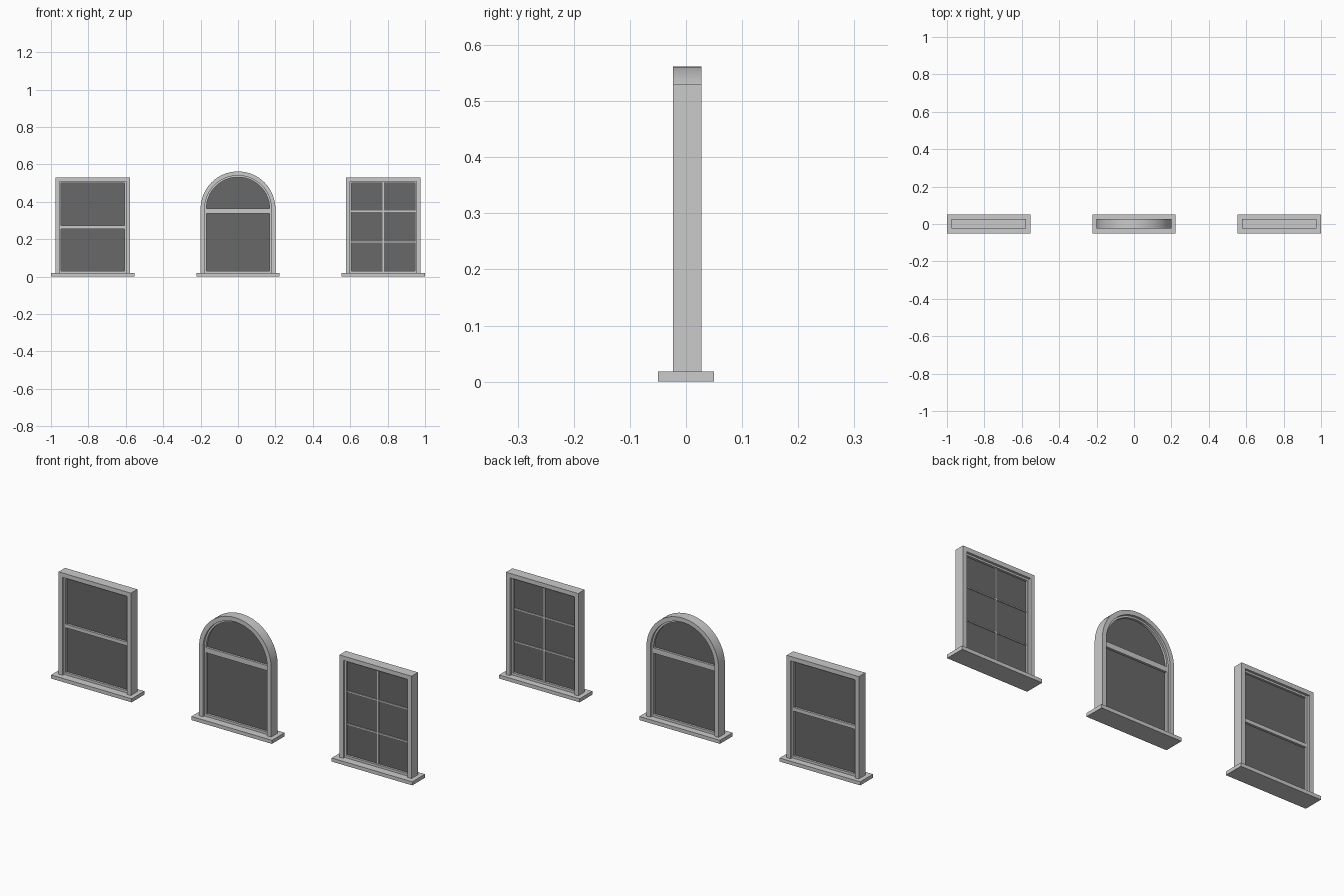
import bpy, bmesh, math

if "Cube" in bpy.data.objects:
    bpy.data.objects.remove(bpy.data.objects["Cube"])

W, TOP, SILL = 0.2, 0.53, 0.018      # half width, head height, sill thickness
SPRING, SEGS = 0.362, 32             # arch springing height and segments
YC = 0.0025                          # centre of frame depth

glass_mat = bpy.data.materials.new("dark_glass")
glass_mat.diffuse_color = (0.14, 0.14, 0.14, 1)
glass_mat.use_nodes = True
glass_mat.node_tree.nodes["Principled BSDF"].inputs["Base Color"].default_value = glass_mat.diffuse_color


def outline(inset, bottom, arched):
    """Window outline from bottom left, over the head, to bottom right."""
    r = W - inset
    if arched:
        head = [(-r * math.cos(math.pi * i / SEGS),
                 SPRING + r * math.sin(math.pi * i / SEGS)) for i in range(SEGS + 1)]
    else:
        head = [(-r, TOP - inset), (r, TOP - inset)]
    return [(-r, bottom)] + head + [(r, bottom)]


def finish(bm, name, smooth=False, mat=None):
    bmesh.ops.recalc_face_normals(bm, faces=bm.faces[:])
    me = bpy.data.meshes.new(name)
    bm.to_mesh(me)
    bm.free()
    ob = bpy.data.objects.new(name, me)
    bpy.context.collection.objects.link(ob)
    if mat:
        me.materials.append(mat)
    if smooth:
        bpy.context.view_layer.objects.active = ob
        ob.select_set(True)
        bpy.ops.object.shade_smooth_by_angle(angle=math.radians(30))
        ob.select_set(False)


def extrude(bm, depth):
    """Thicken flat faces lying on the front plane towards the back."""
    res = bmesh.ops.extrude_face_region(bm, geom=bm.faces[:], use_keep_orig=True)
    vs = [g for g in res["geom"] if isinstance(g, bmesh.types.BMVert)]
    bmesh.ops.translate(bm, verts=vs, vec=(0, depth, 0))


def ring(name, cx, outer, inner, half, closed, smooth):
    bm = bmesh.new()
    a = [bm.verts.new((cx + x, YC - half, z)) for x, z in outer]
    b = [bm.verts.new((cx + x, YC - half, z)) for x, z in inner]
    n = len(a)
    for i in range(n if closed else n - 1):
        j = (i + 1) % n
        bm.faces.new((a[i], a[j], b[j], b[i]))
    extrude(bm, 2 * half)
    finish(bm, name, smooth)


def panel(name, cx, pts, half):
    bm = bmesh.new()
    bm.faces.new([bm.verts.new((cx + x, YC - half, z)) for x, z in pts])
    extrude(bm, 2 * half)
    finish(bm, name, mat=glass_mat)


def box(name, x0, x1, y0, y1, z0, z1):
    bm = bmesh.new()
    bmesh.ops.create_cube(bm, size=1)
    for v in bm.verts:
        v.co = (x1 if v.co.x > 0 else x0, y1 if v.co.y > 0 else y0,
                z1 if v.co.z > 0 else z0)
    finish(bm, name)


def window(label, cx, arched=False):
    jamb = outline(0.022, SILL, arched)
    opening = outline(0.031, SILL + 0.012, arched)
    box(label + "_sill", cx - 0.223, cx + 0.223, -0.05, 0.05, 0, SILL)
    ring(label + "_frame", cx, outline(0, SILL, arched), jamb, 0.0255, False, arched)
    ring(label + "_sash", cx, jamb, opening, 0.014, True, arched)
    panel(label + "_glass", cx, opening, 0.003)


def bar(name, cx, z, height, half):
    box(name, cx - 0.17, cx + 0.17, YC - half, YC + half, z - height / 2, z + height / 2)


# Double-hung window
window("sash_window", -0.777)
bar("sash_window_meeting_rail", -0.777, 0.263, 0.018, 0.014)

# Arched window
window("arched_window", 0, arched=True)
bar("arched_window_transom", 0, 0.35, 0.026, 0.014)

# Six-pane window
window("paned_window", 0.777)
box("paned_window_vertical_muntin", 0.773, 0.781, YC - 0.008, YC + 0.008, 0.03, 0.5)
for k, z in enumerate((0.185, 0.349)):
    bar(f"paned_window_muntin_{k + 1}", 0.777, z, 0.006, 0.0075)
